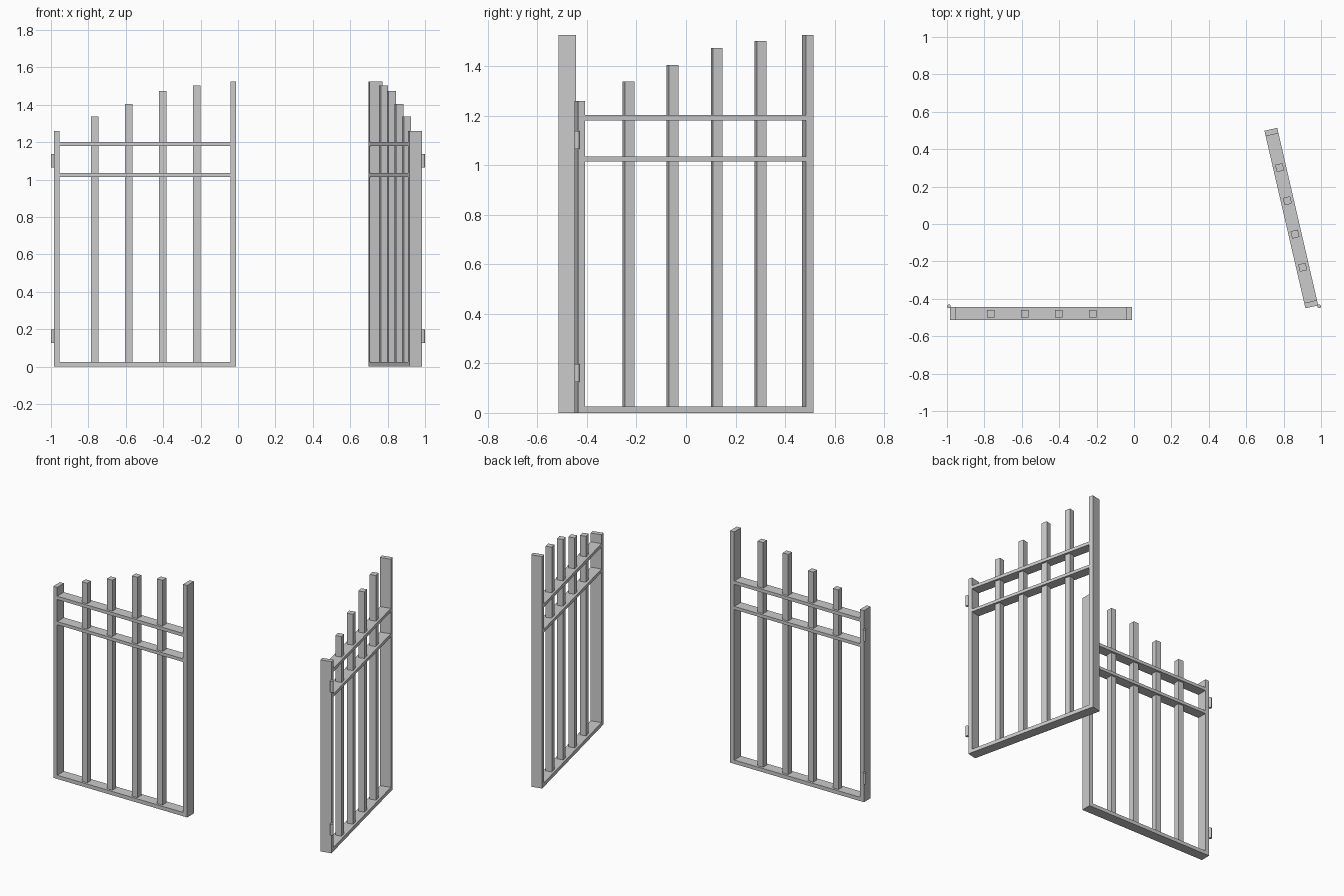
import bpy, bmesh
from math import radians
from mathutils import Matrix, Vector

if "Cube" in bpy.data.objects:
    bpy.data.objects.remove(bpy.data.objects["Cube"])

HX, HY = 0.99, -0.44          # hinge axis
Y0, Y1 = -0.514, -0.444       # leaf thickness


def make(name, bm, side):
    # left leaf is closed; right leaf is swung open about its hinge
    if side > 0:
        pivot = Vector((HX, HY, 0))
        bmesh.ops.rotate(bm, verts=bm.verts, cent=pivot,
                         matrix=Matrix.Rotation(radians(-77), 3, 'Z'))
    bmesh.ops.recalc_face_normals(bm, faces=bm.faces)
    me = bpy.data.meshes.new(name)
    bm.to_mesh(me)
    bm.free()
    ob = bpy.data.objects.new(name, me)
    bpy.context.collection.objects.link(ob)
    return ob


def box(name, side, x0, x1, y0, y1, z0, z1):
    bm = bmesh.new()
    m = (Matrix.Translation((side * (x0 + x1) / 2, (y0 + y1) / 2, (z0 + z1) / 2))
         @ Matrix.Diagonal((x1 - x0, y1 - y0, z1 - z0, 1)))
    bmesh.ops.create_cube(bm, size=1, matrix=m)
    make(name, bm, side)


def barrel(name, side, z0, z1):
    bm = bmesh.new()
    bmesh.ops.create_cone(bm, cap_ends=True, segments=16, radius1=0.01, radius2=0.01,
                          depth=z1 - z0,
                          matrix=Matrix.Translation((side * HX, HY, (z0 + z1) / 2)))
    ob = make(name, bm, side)
    for p in ob.data.polygons:
        p.use_smooth = len(p.vertices) == 4
    

for side, label in ((-1, "left"), (1, "right")):
    # stiles
    box(label + "_hinge_stile", side, 0.955, 0.984, Y0, Y1, 0, 1.26)
    box(label + "_meeting_stile", side, 0.01, 0.04, Y0, Y1, 0, 1.525)
    # rails
    for part, z0, z1 in (("bottom", 0, 0.025), ("middle", 1.014, 1.035), ("top", 1.18, 1.202)):
        box(f"{label}_{part}_rail", side, 0.04, 0.955, Y0, Y1, z0, z1)
    # pickets
    for i, (x, top) in enumerate(((0.767, 1.337), (0.585, 1.405), (0.402, 1.473), (0.22, 1.502))):
        box(f"{label}_picket_{i + 1}", side, x - 0.02, x + 0.02, -0.499, -0.459, 0.025, top)
    # hinges
    barrel(label + "_lower_hinge", side, 0.125, 0.198)
    barrel(label + "_upper_hinge", side, 1.065, 1.138)
